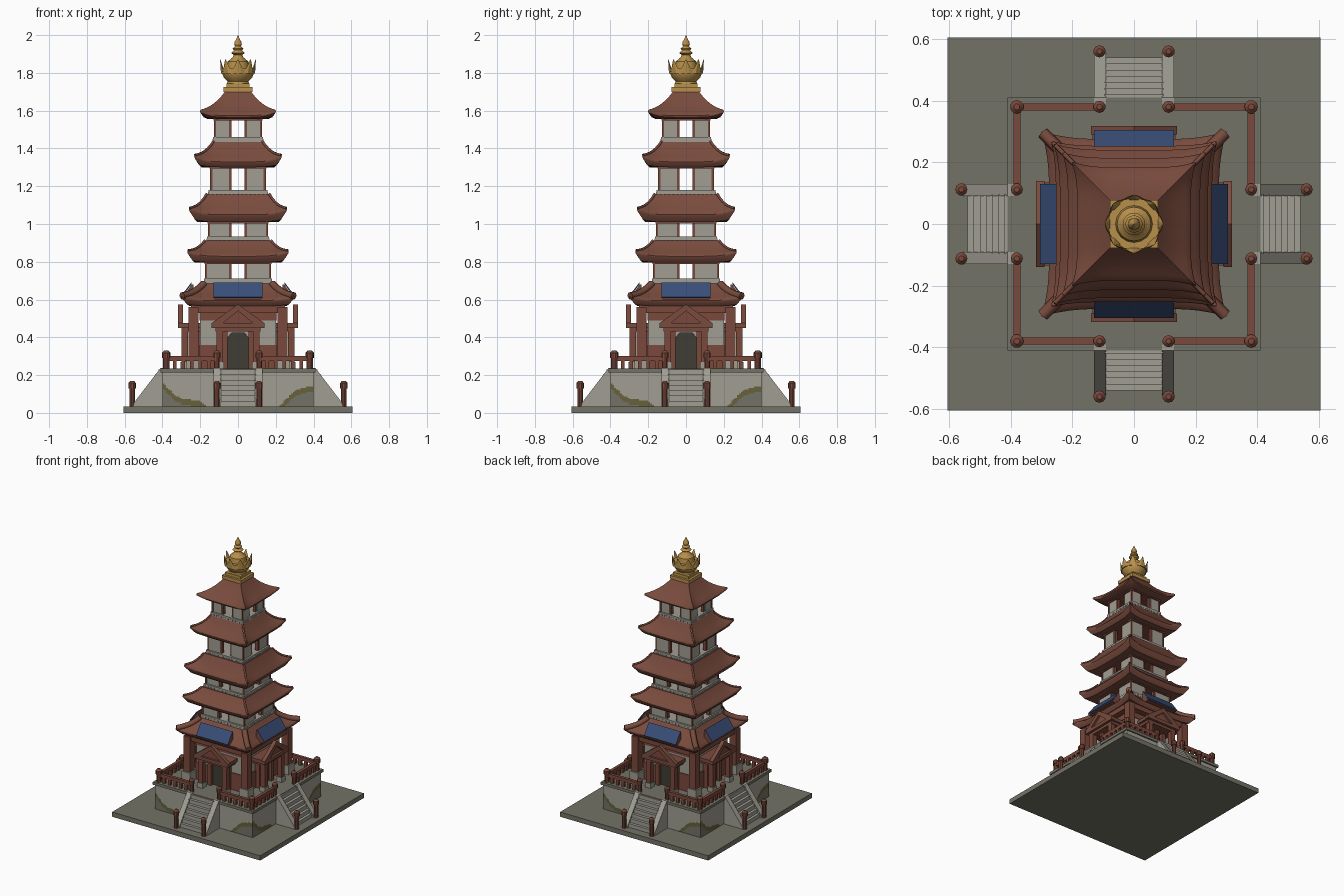
import bpy, bmesh, math
from mathutils import Matrix, Vector

if "Cube" in bpy.data.objects:
    bpy.data.objects.remove(bpy.data.objects["Cube"])

def mat(name, c):
    m = bpy.data.materials.new(name)
    m.diffuse_color = (*c, 1)
    m.use_nodes = True
    m.node_tree.nodes["Principled BSDF"].inputs["Base Color"].default_value = m.diffuse_color
    return m

BASE = mat("dark_stone", (0.175, 0.17, 0.135))
STONE = mat("pale_stone", (0.35, 0.34, 0.29))
MOSS = mat("moss", (0.135, 0.12, 0.045))
ROOF = mat("roof_clay", (0.19, 0.07, 0.047))
WOOD = mat("red_wood", (0.195, 0.066, 0.044))
BLUE = mat("blue_tile", (0.04, 0.075, 0.185))
GOLD = mat("gold", (0.48, 0.28, 0.07))
DARK = mat("door_dark", (0.05, 0.048, 0.035))

def finish(name, bm, mats, turns=1, smooth=None):
    """Turn the front part around the tower and make it an object."""
    src = bm.verts[:] + bm.edges[:] + bm.faces[:]
    for k in range(1, turns):
        new = bmesh.ops.duplicate(bm, geom=src)["geom"]
        vs = [g for g in new if isinstance(g, bmesh.types.BMVert)]
        bmesh.ops.rotate(bm, verts=vs, cent=(0, 0, 0), matrix=Matrix.Rotation(k * math.pi / 2, 3, 'Z'))
    bmesh.ops.recalc_face_normals(bm, faces=bm.faces[:])
    me = bpy.data.meshes.new(name)
    bm.to_mesh(me)
    bm.free()
    ob = bpy.data.objects.new(name, me)
    bpy.context.collection.objects.link(ob)
    for m in mats if isinstance(mats, list) else [mats]:
        me.materials.append(m)
    if smooth:
        bpy.ops.object.select_all(action='DESELECT')
        ob.select_set(True)
        bpy.context.view_layer.objects.active = ob
        bpy.ops.object.shade_smooth_by_angle(angle=math.radians(smooth))
    return ob

def box(bm, x0, x1, y0, y1, z0, z1, mirror=False):
    M = Matrix.Translation(((x0 + x1) / 2, (y0 + y1) / 2, (z0 + z1) / 2)) @ Matrix.Diagonal((x1 - x0, y1 - y0, z1 - z0, 1))
    bmesh.ops.create_cube(bm, size=1, matrix=M)
    if mirror:
        box(bm, -x1, -x0, y0, y1, z0, z1)

def slab(name, h, z0, z1, m):
    bm = bmesh.new()
    box(bm, -h, h, -h, h, z0, z1)
    return finish(name, bm, m)

def prism(bm, pts, a, b, axis):
    """Extrude a profile: axis 'y' takes (x,z) points, axis 'x' takes (y,z)."""
    P = (lambda p, t: (p[0], t, p[1])) if axis == 'y' else (lambda p, t: (t, p[0], p[1]))
    A = [bm.verts.new(P(p, a)) for p in pts]
    B = [bm.verts.new(P(p, b)) for p in pts]
    bm.faces.new(A)
    bm.faces.new(B)
    for i in range(len(pts)):
        j = (i + 1) % len(pts)
        bm.faces.new((A[i], A[j], B[j], B[i]))

def cone(bm, x, y, z0, z1, r0, r1, n=10):
    bmesh.ops.create_cone(bm, cap_ends=True, segments=n, radius1=r0, radius2=r1, depth=z1 - z0,
                          matrix=Matrix.Translation((x, y, (z0 + z1) / 2)))

def post(bm, x, y, z0, z1, r):
    cone(bm, x, y, z0, z1 - 0.035, r * 0.85, r * 0.85)
    cone(bm, x, y, z1 - 0.04, z1 - 0.012, r * 1.1, r * 1.1)
    cone(bm, x, y, z1 - 0.012, z1, r * 1.1, r * 0.5)

# Ground slab and podium
slab("ground_slab", 0.605, 0, 0.035, BASE)
slab("podium_cap", 0.41, 0.215, 0.235, BASE)
bm = bmesh.new()
NX, NZ = 80, 24
g = [[bm.verts.new((-0.4 + 0.8 * i / NX, -0.4, 0.035 + 0.18 * k / NZ)) for k in range(NZ + 1)] for i in range(NX + 1)]
for i in range(NX):
    for k in range(NZ):
        f = bm.faces.new((g[i][k], g[i + 1][k], g[i + 1][k + 1], g[i][k + 1]))
        c = f.calc_center_median()
        d = c.z - 0.035 - 0.55 * (abs(c.x) - 0.19) - 0.02 * math.sin(c.x * 25)
        f.material_index = 2 if d < -0.03 else 1 if d < 0 else 0
finish("podium_walls", bm, [STONE, MOSS, BASE], 4)

# Staircases on four sides
bm = bmesh.new()
for i in range(7):
    box(bm, -0.095, 0.095, -0.4 - 0.02 * (7 - i), -0.39, 0.035 + 0.028 * i, 0.035 + 0.028 * (i + 1))
finish("stairs", bm, STONE, 4)
bm = bmesh.new()
for a, b in ((0.09, 0.13), (-0.13, -0.09)):
    prism(bm, [(-0.39, 0.035), (-0.555, 0.035), (-0.55, 0.055), (-0.41, 0.238), (-0.39, 0.238)], a, b, 'x')
finish("stair_cheeks", bm, STONE, 4)
bm = bmesh.new()
for s in (-1, 1):
    post(bm, s * 0.112, -0.56, 0.035, 0.17, 0.018)
    post(bm, s * 0.112, -0.38, 0.235, 0.33, 0.018)
post(bm, 0.38, -0.38, 0.235, 0.33, 0.02)
finish("stair_and_corner_posts", bm, WOOD, 4, 35)

# Podium railing
bm = bmesh.new()
box(bm, 0.11, 0.38, -0.39, -0.368, 0.275, 0.3, True)
for i in range(1, 6):
    x = 0.11 + 0.045 * i
    box(bm, x - 0.01, x + 0.01, -0.39, -0.37, 0.235, 0.28, True)
finish("railing", bm, WOOD, 4)

# Ground-floor hall
slab("hall_wainscot", 0.205, 0.235, 0.36, WOOD)
slab("hall_wall", 0.2, 0.36, 0.49, STONE)
slab("hall_wall_top", 0.205, 0.49, 0.56, WOOD)
slab("hall_beam", 0.25, 0.53, 0.57, WOOD)
bm = bmesh.new()
box(bm, 0.21, 0.262, -0.262, -0.21, 0.3, 0.56)
finish("hall_columns", bm, WOOD, 4)
bm = bmesh.new()
box(bm, 0.2, 0.272, -0.272, -0.2, 0.235, 0.3)
finish("hall_column_bases", bm, STONE, 4)

# Porches with gable boards, eave slabs and doors
bm = bmesh.new()
box(bm, 0.08, 0.115, -0.3, -0.265, 0.27, 0.455, True)
box(bm, 0.055, 0.085, -0.235, -0.2, 0.235, 0.45, True)
box(bm, -0.12, 0.12, -0.3, -0.2, 0.43, 0.46)
prism(bm, [(-0.11, 0.46), (0.11, 0.46), (0, 0.545)], -0.303, -0.293, 'y')
finish("porch_frames", bm, WOOD, 4)
bm = bmesh.new()
box(bm, 0.075, 0.12, -0.305, -0.26, 0.235, 0.27, True)
finish("porch_column_bases", bm, STONE, 4)
bm = bmesh.new()
prism(bm, [(0, 0.575), (0.14, 0.475), (0.14, 0.45), (0.11, 0.45), (0, 0.54),
           (-0.11, 0.45), (-0.14, 0.45), (-0.14, 0.475)], -0.318, -0.29, 'y')
box(bm, -0.135, 0.135, -0.318, -0.2, 0.45, 0.475)
finish("porch_gables", bm, ROOF, 4)
bm = bmesh.new()
prism(bm, [(-0.055, 0.236), (0.055, 0.236), (0.055, 0.4), (0.035, 0.425), (-0.035, 0.425), (-0.055, 0.4)], -0.213, -0.204, 'y')
finish("doors", bm, DARK, 4)

# Curved roofs: square rings whose corners flare out and up
def roof(name, zb, ze, zt, hb, he, tip, tipz, ht, rib):
    N = 16
    up = tipz - ze
    rings = [(ht * 0.8, 0, zb, 0), (hb - 0.01, 0.012, zb, 0.4 * up), (he - 0.002, tip - he, ze - 0.015, up), (he, tip - he, ze - 0.006, up), (he - 0.004, tip - he, ze, up)]
    for i in range(1, 7):
        t = i / 6
        k = (1 - t) ** 2
        rings.append((he + (ht - he) * t, (tip - he) * k, ze + (zt - ze) * (0.65 * t + 0.35 * t * t), up * k))
    bm = bmesh.new()
    loops = []
    for h, out, z, lift in rings:
        row = []
        for s in range(4):
            R = Matrix.Rotation(s * math.pi / 2, 3, 'Z')
            for j in range(N):
                u = -1 + 2 * j / N
                w = abs(u) ** 5
                row.append(bm.verts.new(R @ Vector((u * (h + out * w), -(h + out * w), z + lift * w))))
        loops.append(row)
    L = 4 * N
    for a, b in zip(loops, loops[1:]):
        for j in range(L):
            bm.faces.new((a[j], a[(j + 1) % L], b[(j + 1) % L], b[j]))
    bm.faces.new(loops[0])
    bm.faces.new(loops[-1])
    path = [r[0].co.copy() for r in loops[4:]]
    finish(name, bm, ROOF, 1, 40)
    if not rib:
        return
    # Ridge ribs along the hips
    cu = bpy.data.curves.new(name + "_ribs", 'CURVE')
    cu.dimensions = '3D'
    cu.bevel_depth, cu.bevel_resolution, cu.use_fill_caps = rib, 1, True
    for s in range(4):
        sp = cu.splines.new('POLY')
        sp.points.add(len(path) - 1)
        for p, q in zip(sp.points, path):
            p.co = (*(Matrix.Rotation(s * math.pi / 2, 3, 'Z') @ q), 1)
    cu.materials.append(ROOF)
    bpy.context.collection.objects.link(bpy.data.objects.new(name + "_ribs", cu))

roof("roof_1", 0.565, 0.6, 0.685, 0.265, 0.275, 0.3, 0.62, 0.18, 0.02)
roof("roof_2", 0.795, 0.835, 0.912, 0.238, 0.253, 0.268, 0.86, 0.175, 0.007)
roof("roof_3", 1.01, 1.055, 1.16, 0.225, 0.24, 0.26, 1.085, 0.165, 0.007)
roof("roof_4", 1.3, 1.335, 1.44, 0.202, 0.214, 0.232, 1.365, 0.128, 0.007)
roof("roof_5", 1.555, 1.58, 1.7, 0.168, 0.184, 0.201, 1.605, 0.07, 0)

# Blue tiled panels over the first roof
bm = bmesh.new()
prism(bm, [(-0.305, 0.613), (-0.248, 0.69), (-0.244, 0.685), (-0.3, 0.607)], -0.13, 0.13, 'x')
finish("blue_panels", bm, BLUE, 4)
bm = bmesh.new()
prism(bm, [(-0.3, 0.6), (-0.246, 0.68), (-0.235, 0.68), (-0.235, 0.6)], -0.125, 0.125, 'x')
finish("panel_supports", bm, WOOD, 4)

# Open upper storeys: ledge, wall panels, red posts, lintel
for i, (z0, z1, h, p) in enumerate([(0.685, 0.8, 0.18, 0.17), (0.908, 1.015, 0.165, 0.153),
                                    (1.155, 1.305, 0.155, 0.142), (1.435, 1.56, 0.132, 0.122)], 2):
    slab("ledge_%d" % i, h, z0, z0 + 0.026, STONE)
    slab("lintel_%d" % i, p + 0.008, z1 - 0.012, z1, WOOD)
    bm = bmesh.new()
    box(bm, 0.048, p, -p, -p + 0.018, z0 + 0.02, z1, True)
    finish("wall_panels_%d" % i, bm, STONE, 4)
    bm = bmesh.new()
    box(bm, 0.034, 0.05, -p + 0.003, -p + 0.025, z0 + 0.02, z1, True)
    box(bm, p - 0.006, p + 0.005, -p - 0.005, -p + 0.006, z0 + 0.02, z1)
    finish("storey_posts_%d" % i, bm, WOOD, 4)
    bm = bmesh.new()
    n = 14
    for k in range(n):
        x = -h + 2 * h * (k + 0.5) / n
        box(bm, x - 0.004, x + 0.004, -h - 0.003, -h + 0.01, z0 + 0.004, z0 + 0.014)
    finish("ledge_dentils_%d" % i, bm, STONE, 4)

# Golden finial: square foot, bowl, crown of petals, spire
slab("finial_foot", 0.078, 1.7, 1.725, GOLD)
slab("finial_step", 0.062, 1.725, 1.745, GOLD)
bm = bmesh.new()
prof = [(0.06, 1.74), (0.055, 1.755), (0.075, 1.775), (0.087, 1.805), (0.085, 1.825), (0.06, 1.825), (0.055, 1.86),
        (0.03, 1.88), (0.022, 1.895), (0.036, 1.905), (0.022, 1.92), (0.028, 1.928), (0.016, 1.942),
        (0.02, 1.95), (0.019, 1.962), (0.008, 1.982), (0.001, 2.0)]
n = 16
rows = [[bm.verts.new((r * math.cos(2 * math.pi * k / n), r * math.sin(2 * math.pi * k / n), z)) for k in range(n)] for r, z in prof]
for a, b in zip(rows, rows[1:]):
    for k in range(n):
        bm.faces.new((a[k], a[(k + 1) % n], b[(k + 1) % n], b[k]))
bm.faces.new(rows[0])
finish("finial_body", bm, GOLD, 1, 30)
bm = bmesh.new()
for k in range(8):
    M = Matrix.Rotation(k * math.pi / 4, 4, 'Z') @ Matrix.Translation((0.087, 0, 1.835)) @ Matrix.Rotation(0.2, 4, 'Y') @ Matrix.Diagonal((0.35, 1, 1, 1))
    bmesh.ops.create_cone(bm, cap_ends=True, segments=6, radius1=0.036, radius2=0.002, depth=0.075, matrix=M)
finish("finial_petals", bm, GOLD)
